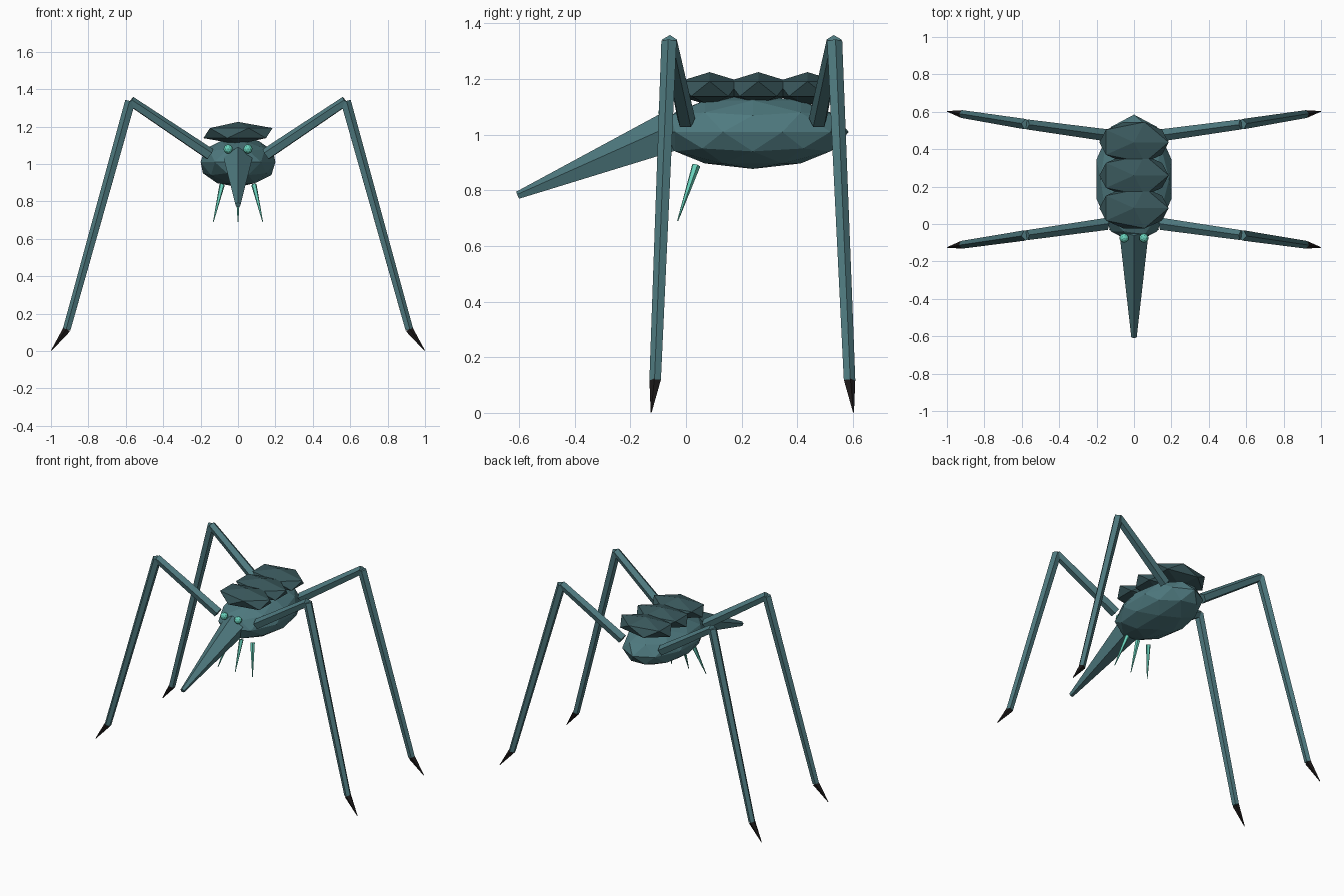
import bpy
import bmesh
from mathutils import Vector

default_cube = bpy.data.objects.get("Cube")
if default_cube:
    bpy.data.objects.remove(default_cube, do_unlink=True)


def material(name, color):
    mat = bpy.data.materials.new(name)
    mat.use_nodes = True
    mat.diffuse_color = (*color, 1)
    mat.node_tree.nodes["Principled BSDF"].inputs["Base Color"].default_value = (*color, 1)
    return mat


TEAL = material("teal_shell", (0.078, 0.195, 0.215))
DARK_TEAL = material("dark_teal_armor", (0.042, 0.098, 0.108))
MINT = material("mint_glow", (0.14, 0.64, 0.50))
BLACK = material("black_claw", (0.011, 0.009, 0.009))


def add_object(name, bm, mat):
    mesh = bpy.data.meshes.new(name)
    bm.to_mesh(mesh)
    bm.free()
    mesh.materials.append(mat)
    obj = bpy.data.objects.new(name, mesh)
    bpy.context.collection.objects.link(obj)
    return obj


def faceted_ball(name, center, radii, detail, mat):
    """Flat-shaded icosphere stretched to the given radii."""
    bm = bmesh.new()
    bmesh.ops.create_icosphere(bm, subdivisions=detail, radius=1)
    obj = add_object(name, bm, mat)
    obj.location = center
    obj.scale = radii
    return obj


def spike(name, start, end, r_start, r_end, mat, sides=5):
    """Tapered prism running from start to end."""
    start, end = Vector(start), Vector(end)
    axis = end - start
    bm = bmesh.new()
    bmesh.ops.create_cone(bm, cap_ends=True, segments=sides, radius1=r_start,
                          radius2=r_end, depth=axis.length)
    obj = add_object(name, bm, mat)
    obj.rotation_mode = 'QUATERNION'
    obj.rotation_quaternion = axis.to_track_quat('Z', 'Y')
    obj.location = (start + end) / 2
    return obj


# Body and armor plates along the back
faceted_ball("body", (0, 0.24, 1.01), (0.21, 0.345, 0.133), 2, TEAL)
for i, y in enumerate((0.085, 0.26, 0.437)):
    faceted_ball(f"back_plate_{i + 1}", (0, y, 1.165), (0.207, 0.127, 0.06), 1, DARK_TEAL)

# Long snout
spike("snout", (0, -0.03, 1.015), (0, -0.605, 0.781), 0.083, 0.015, TEAL)

# Three fangs hanging under the front of the body
for name, side in (("right", -1), ("middle", 0), ("left", 1)):
    spike(f"{name}_fang", (0.085 * side, 0.037, 0.89), (0.132 * side, -0.03, 0.69),
          0.015, 0.002, MINT)

# Hip, knee, ankle and toe depths of each leg pair
LEG_DEPTHS = {"front": (0.0, -0.06, -0.11, -0.125), "rear": (0.475, 0.533, 0.587, 0.602)}

for side_name, side in (("left", 1), ("right", -1)):
    faceted_ball(f"{side_name}_eye", (0.053 * side, -0.075, 1.08), (0.025,) * 3, 2, MINT)

    for pair, (hip_y, knee_y, ankle_y, toe_y) in LEG_DEPTHS.items():
        hip = (0.15 * side, hip_y, 1.05)
        knee = (0.575 * side, knee_y, 1.335)
        ankle = (0.915 * side, ankle_y, 0.115)
        toe = (0.998 * side, toe_y, 0.002)
        prefix = f"{pair}_{side_name}"
        spike(f"{prefix}_upper_leg", hip, knee, 0.034, 0.028, TEAL)
        spike(f"{prefix}_lower_leg", knee, ankle, 0.029, 0.022, TEAL)
        spike(f"{prefix}_claw", ankle, toe, 0.022, 0.002, BLACK)
